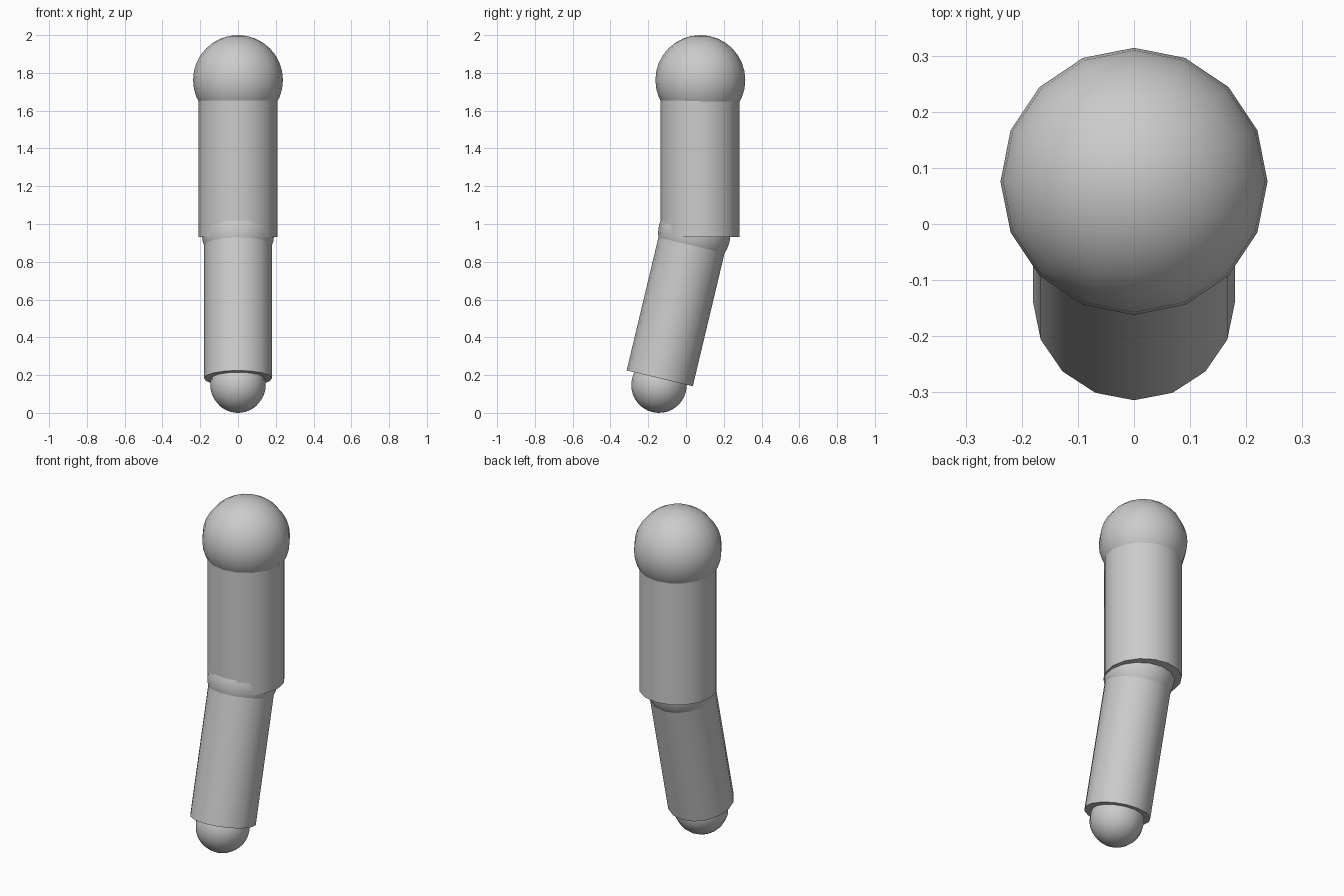
import bpy
import math
from mathutils import Vector

cube = bpy.data.objects.get("Cube")
if cube:
    bpy.data.objects.remove(cube, do_unlink=True)

SIDES = 16
grey = bpy.data.materials.new("plain grey")
grey.use_nodes = True
colour = (0.6, 0.6, 0.6, 1)
grey.diffuse_color = colour
grey.node_tree.nodes["Principled BSDF"].inputs["Base Color"].default_value = colour


def finish(name):
    obj = bpy.context.object
    obj.name = name
    obj.data.materials.append(grey)
    bpy.ops.object.shade_smooth_by_angle(angle=math.radians(35))
    return obj


def ball(name, centre, radius, tilt=0):
    bpy.ops.mesh.primitive_uv_sphere_add(segments=SIDES, ring_count=SIDES, radius=radius,
                                         location=centre, rotation=(tilt, 0, 0))
    return finish(name)


def tube(name, bottom, top, radius):
    bottom, top = Vector(bottom), Vector(top)
    axis = top - bottom
    tilt = math.atan2(-axis.y, axis.z)
    bpy.ops.mesh.primitive_cylinder_add(vertices=SIDES, radius=radius, depth=axis.length,
                                        location=(bottom + top) / 2, rotation=(tilt, 0, 0))
    return finish(name)


# Straight upper arm with its shoulder ball
ball("shoulder", (0, 0.076, 1.762), 0.238)
tube("upper_arm", (0, 0.074, 0.93), (0, 0.074, 1.72), 0.209)

# Bent forearm between the elbow and hand balls
elbow = (0, 0.044, 0.95)
wrist = (0, -0.139, 0.183)
bend = math.atan2(wrist[1] - elbow[1], elbow[2] - wrist[2])
ball("elbow", elbow, 0.192, bend)
tube("forearm", wrist, elbow, 0.18)
ball("hand", (0, -0.143, 0.147), 0.147, bend)
